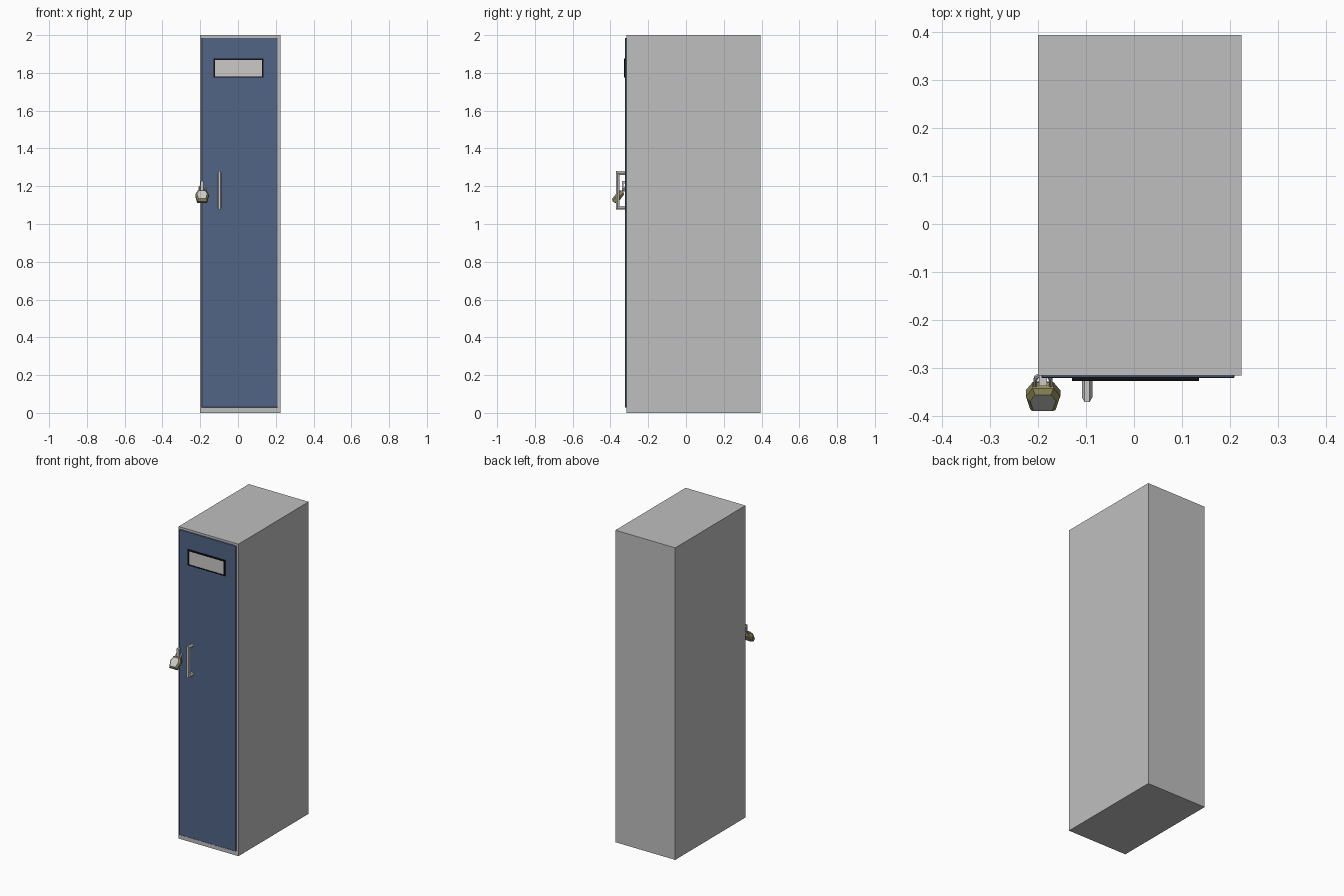
import bpy, bmesh, math
from mathutils import Matrix, Vector

old = bpy.data.objects.get("Cube")
if old:
    bpy.data.objects.remove(old, do_unlink=True)


def material(name, r, g, b):
    m = bpy.data.materials.new(name)
    m.use_nodes = True
    m.diffuse_color = (r, g, b, 1)
    m.node_tree.nodes["Principled BSDF"].inputs["Base Color"].default_value = (r, g, b, 1)
    return m


grey = material("grey_steel", 0.52, 0.52, 0.52)
blue = material("blue_paint", 0.085, 0.13, 0.235)
black = material("black_plastic", 0.005, 0.005, 0.005)
silver = material("silver", 0.6, 0.59, 0.58)
brass = material("brass", 0.28, 0.26, 0.1)


def finish(name, bm, *mats):
    bmesh.ops.recalc_face_normals(bm, faces=bm.faces)
    mesh = bpy.data.meshes.new(name)
    bm.to_mesh(mesh)
    bm.free()
    for m in mats:
        mesh.materials.append(m)
    obj = bpy.data.objects.new(name, mesh)
    bpy.context.collection.objects.link(obj)
    return obj


def add_box(bm, lo, hi):
    lo, hi = Vector(lo), Vector(hi)
    mat = Matrix.Translation((lo + hi) / 2) @ Matrix.Diagonal((*(hi - lo), 1))
    return bmesh.ops.create_cube(bm, size=1, matrix=mat)["verts"]


def box(name, lo, hi, mat, bevel=0):
    bm = bmesh.new()
    add_box(bm, lo, hi)
    if bevel:
        bmesh.ops.bevel(bm, geom=bm.edges[:], offset=bevel, segments=1, affect='EDGES')
    return finish(name, bm, mat)


def tube(name, points, radius, mat, sides=6):
    """Sweep a round section along a path lying in a plane of constant x or y."""
    bm = bmesh.new()
    pts = [Vector(p) for p in points]
    normal = (pts[1] - pts[0]).cross(pts[2] - pts[1]).normalized()
    rings = []
    for i, p in enumerate(pts):
        a = (p - pts[max(i - 1, 0)]).normalized()
        b = (pts[min(i + 1, len(pts) - 1)] - p).normalized()
        t = (a + b).normalized()
        miter = 1 / max(t.dot(a), t.dot(b))
        side = t.cross(normal) * miter
        ring = []
        for k in range(sides):
            ang = math.tau * (k + 0.5) / sides
            ring.append(bm.verts.new(p + radius * (math.cos(ang) * side + math.sin(ang) * normal)))
        rings.append(ring)
    for r, s in zip(rings, rings[1:]):
        for k in range(sides):
            j = (k + 1) % sides
            bm.faces.new((r[k], r[j], s[j], s[k]))
    bm.faces.new(rings[0])
    bm.faces.new(rings[-1])
    return finish(name, bm, mat)


# Cabinet and door
box("cabinet", (-0.2, -0.316, 0), (0.224, 0.395, 2), grey)
box("door", (-0.193, -0.322, 0.028), (0.21, -0.31, 1.986), blue, 0.002)

# Name plate holder: open at the top edge, with a card inside
x0, x1, z0, z1, rim = -0.13, 0.136, 1.775, 1.876, 0.009
bm = bmesh.new()
for lo, hi in (((x0, z0), (x0 + rim, z1)), ((x1 - rim, z0), (x1, z1)),
               ((x0, z0), (x1, z0 + 0.006)), ((x0, z1 - rim), (x1, z1))):
    add_box(bm, (lo[0], -0.328, lo[1]), (hi[0], -0.318, hi[1]))
finish("name_plate_frame", bm, black)
box("name_plate_card", (x0 + 0.004, -0.3245, z0 + 0.004),
    (x1 - 0.004, -0.318, z1 - 0.004), silver)

# Door handle
hx = -0.098
tube("door_handle", [(hx, -0.316, 1.086), (hx, -0.362, 1.086),
                     (hx, -0.362, 1.27), (hx, -0.316, 1.27)], 0.011, silver)

# Hasp loop on the door edge
lx = -0.19
bm = bmesh.new()
add_box(bm, (lx - 0.008, -0.338, 1.215), (lx + 0.008, -0.314, 1.228))
add_box(bm, (lx - 0.008, -0.338, 1.172), (lx + 0.008, -0.314, 1.182))
add_box(bm, (lx - 0.008, -0.338, 1.172), (lx + 0.008, -0.33, 1.228))
finish("hasp", bm, silver)

# Padlock body: six sided outline, tapered front, swung outward at the bottom
tilt = Matrix.Translation((lx, -0.332, 1.18)) @ Matrix.Rotation(math.radians(-38), 4, 'X')
outline = [(-0.022, -0.008), (0.022, -0.008), (0.036, -0.035),
           (0.026, -0.082), (-0.026, -0.082), (-0.036, -0.035)]
bm = bmesh.new()
rings = []
for y, scale in ((-0.018, 0.75), (-0.008, 1), (0.008, 1), (0.018, 0.75)):
    rings.append([bm.verts.new((x * scale, y, -0.045 + (z + 0.045) * scale)) for x, z in outline])
for r, s in zip(rings, rings[1:]):
    for k in range(6):
        j = (k + 1) % 6
        bm.faces.new((r[k], r[j], s[j], s[k]))
for ring in (rings[0], rings[-1]):
    bm.faces.new(ring).material_index = 1
lock = finish("padlock_body", bm, brass, silver)
lock.matrix_world = tilt

# Padlock shackle
arc = [(0.016 * math.cos(math.pi * i / 6), 0, 0.012 + 0.016 * math.sin(math.pi * i / 6))
       for i in range(7)]
shackle = tube("padlock_shackle", [(0.016, 0, -0.012)] + arc + [(-0.016, 0, -0.012)], 0.0045, silver)
shackle.matrix_world = tilt
